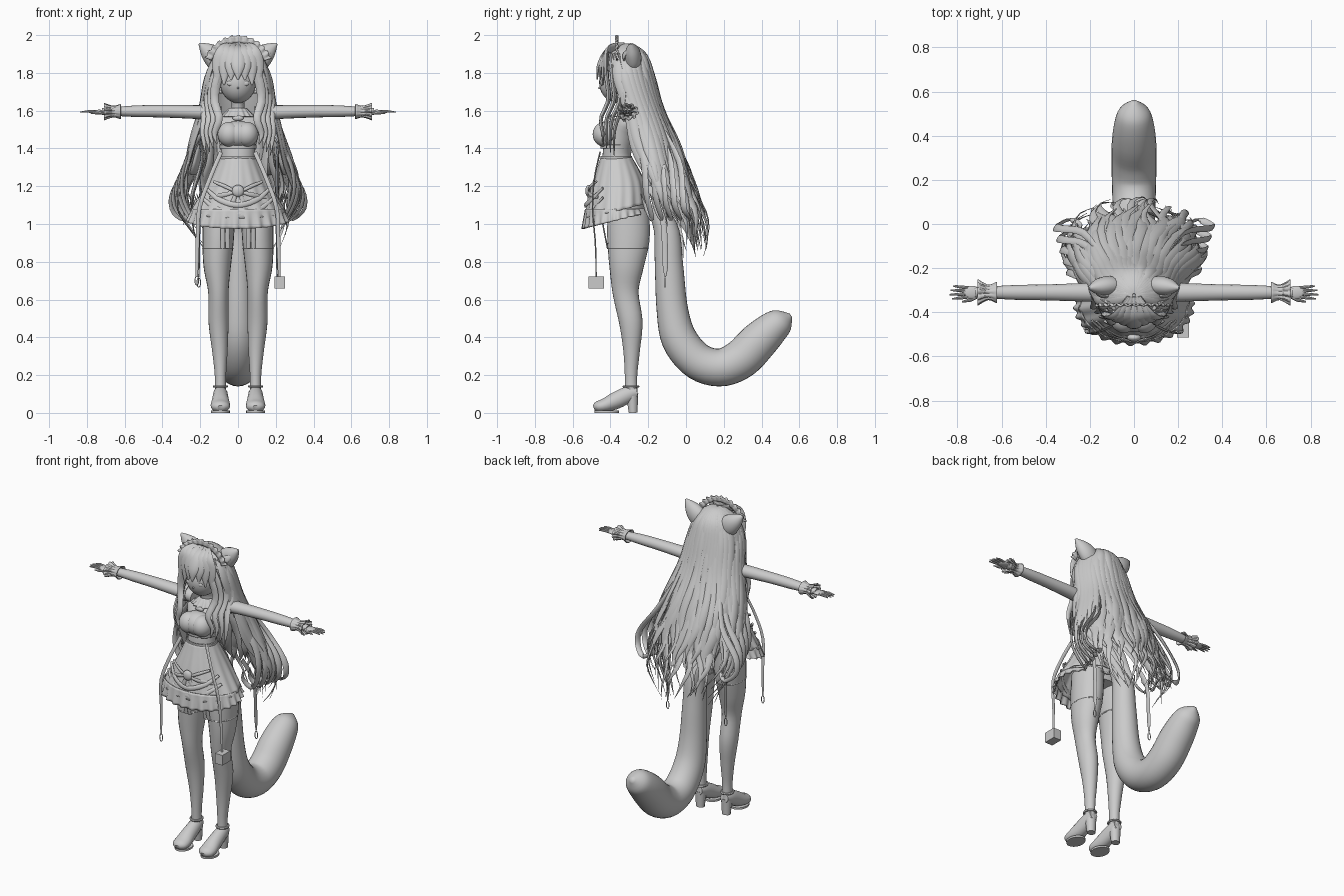
import bpy, bmesh, math, random
from mathutils import Vector, Matrix

random.seed(4)
if "Cube" in bpy.data.objects:
    bpy.data.objects.remove(bpy.data.objects["Cube"])

grey = bpy.data.materials.new("plain grey")
grey.use_nodes = True
GREY = (0.6, 0.6, 0.6, 1)
grey.diffuse_color = GREY
grey.node_tree.nodes["Principled BSDF"].inputs["Base Color"].default_value = GREY
SIDES = (("left", 1), ("right", -1))
built = []


def finish(name, bm):
    bmesh.ops.recalc_face_normals(bm, faces=bm.faces)
    mesh = bpy.data.meshes.new(name)
    bm.to_mesh(mesh)
    bm.free()
    mesh.materials.append(grey)
    obj = bpy.data.objects.new(name, mesh)
    bpy.context.collection.objects.link(obj)
    built.append(obj)
    return obj


def sample(rows, t):
    """Smooth interpolation through rows, t from 0 to 1."""
    last = len(rows) - 1
    u = min(max(t, 0), 1) * last
    i = min(int(u), last - 1)
    f = u - i
    a, b, c, d = (rows[min(max(k, 0), last)] for k in (i - 1, i, i + 1, i + 2))
    return [q + f * ((r - p) / 2 + f * (p - 2.5 * q + 2 * r - s / 2 + f * (1.5 * (q - r) + (s - p) / 2)))
            for p, q, r, s in zip(a, b, c, d)]


def loft(name, rings, closed=True, caps=True):
    bm = bmesh.new()
    loops = [[bm.verts.new(p) for p in ring] for ring in rings]
    n = len(loops[0])
    for low, high in zip(loops, loops[1:]):
        for k in range(n if closed else n - 1):
            j = (k + 1) % n
            bm.faces.new((low[k], low[j], high[j], high[k]))
    if caps:
        bm.faces.new(loops[0])
        bm.faces.new(loops[-1])
    return finish(name, bm)


def tube(name, rows, out=(0, 1, 0), steps=14, sides=10, mirror=1):
    """Rows are x, y, z, half width, half depth along 'out'."""
    rows = [(r[0] * mirror, *r[1:]) for r in rows]
    keys = [sample(rows, i / steps) for i in range(steps + 1)]
    rings = []
    for i, key in enumerate(keys):
        ahead, behind = keys[min(i + 1, steps)], keys[max(i - 1, 0)]
        along = (Vector(ahead[:3]) - Vector(behind[:3])).normalized()
        wide = along.cross(Vector(out)).normalized()
        deep = wide.cross(along)
        w, d = max(key[3], 0.001), max(key[4], 0.001)
        rings.append([Vector(key[:3]) + wide * w * math.cos(a) + deep * d * math.sin(a)
                      for a in (math.tau * k / sides for k in range(sides))])
    return loft(name, rings)


def frill(name, rows, waves=20, ripple=0.01, tilt=0, steps=6):
    """Flared open ring; rows are centre y, z, half width, half depth."""
    rings = []
    for i in range(steps + 1):
        t = i / steps
        cy, z, rx, ry = sample(rows, t)
        ring = []
        for k in range(waves * 6):
            a = math.tau * k / (waves * 6)
            g = ripple * t * math.sin(waves * a)
            ring.append((math.cos(a) * (rx + g), cy + math.sin(a) * (ry + g), z + tilt * t * math.sin(a)))
        rings.append(ring)
    obj = loft(name, rings, caps=False)
    obj.modifiers.new("Thickness", "SOLIDIFY").thickness = 0.005
    return obj


def ball(name, centre, size):
    bm = bmesh.new()
    bmesh.ops.create_uvsphere(bm, u_segments=28, v_segments=18, radius=1,
                              matrix=Matrix.Translation(centre) @ Matrix.Diagonal((*size, 1)))
    return finish(name, bm)


def ring(name, centre, rx, ry, thick, upright=False):
    rings = []
    for k in range(25):
        a = math.tau * k / 24
        up, back = (math.sin(a), 0) if upright else (0, math.sin(a))
        p = Vector(centre) + Vector((rx * math.cos(a), ry * back, ry * up))
        radial = (p - Vector(centre)).normalized()
        axis = Vector((0, 1, 0)) if upright else Vector((0, 0, 1))
        rings.append([p + thick * (radial * math.cos(b) + axis * math.sin(b))
                      for b in (math.tau * j / 6 for j in range(6))])
    return loft(name, rings, caps=False)


# Torso, neck and bodice
tube("torso", [(0, -.33, 1.67, .036, .036), (0, -.31, 1.6, .042, .042), (0, -.315, 1.55, .13, .055),
               (0, -.345, 1.47, .108, .08), (0, -.365, 1.38, .09, .075), (0, -.36, 1.3, .1, .085),
               (0, -.33, 1.18, .15, .115), (0, -.31, 1.02, .16, .1)], steps=28, sides=28)
ball("bodice_front", (0, -.41, 1.475), (.098, .078, .072))
for z in (1.4, 1.34):
    frill("waist_band", [(-.37, z, .097, .083), (-.37, z + .02, .099, .084)], ripple=0)
frill("collar", [(-.315, 1.615, .045, .045), (-.325, 1.57, .085, .075)], waves=14, ripple=.006)

# Head, face and cap of hair
ball("face", (0, -.36, 1.75), (.095, .1, .11))
ball("nose", (0, -.458, 1.72), (.005, .008, .006))
cap = bmesh.new()
bmesh.ops.create_uvsphere(cap, u_segments=40, v_segments=28, radius=1,
                          matrix=Matrix.Translation((0, -.315, 1.795)) @ Matrix.Diagonal((.154, .14, .148, 1)))
window = [v for v in cap.verts if v.co.z < 1.83 and v.co.y < -.38 or v.co.z < 1.68]
bmesh.ops.delete(cap, geom=window, context="VERTS")
finish("hair_cap", cap).modifiers.new("Thickness", "SOLIDIFY").thickness = .01

# Broad fringe falling from the crown
for i in range(-3, 4):
    x = i * .034
    drop = 1.765 + .012 * (i % 2) - .014 * abs(i)
    tube("fringe_lock", [(x * .2, -.33, 1.945, .02, .01), (x * .75, -.415, 1.92, .034, .012),
                         (x, -.46 + abs(x) * .35, 1.84, .036, .012),
                         (x * 1.1, -.47 + abs(x) * .45, drop, .004, .003)], out=(x, -1, .1))

# Long hair: a curved sheet covered in wavy tapering locks
PROFILE = [(1.952, -.32, .006, .006), (1.942, -.32, .05, .05), (1.89, -.32, .115, .11), (1.78, -.32, .163, .145),
           (1.6, -.265, .195, .14), (1.4, -.21, .25, .175), (1.2, -.13, .3, .165), (1.02, -.05, .27, .15),
           (.82, .01, .17, .09)]


def hair_point(angle, t, swell=1):
    z, cy, rx, ry = sample(PROFILE, t)
    return (rx * swell * math.sin(angle), cy + ry * swell * math.cos(angle), z)


sheet = [[hair_point(math.radians(a), i / 24, .9) for a in range(-80, 81, 8)] for i in range(18)]
loft("hair_sheet", sheet, closed=False, caps=False).modifiers.new("Thickness", "SOLIDIFY").thickness = .015


def lock(angle, length, swell, width, start=0.0):
    phase, rows, n = random.uniform(0, math.tau), [], 16
    for i in range(n + 1):
        f = i / n
        t = start + (length - start) * f
        curl = max(0, t - .4) ** 1.5
        a = angle + .5 * curl * math.sin(20 * t + phase)
        lift = .95 + (swell - .95) * min(1, 3 * f)
        p = hair_point(a, t, lift + .3 * curl * math.cos(20 * t + phase))
        w = width * min(1, .3 + 2 * f) * min(1, 4 * (1 - f))
        rows.append((*p, w, w * .35))
    tube("hair_lock", rows, out=(math.sin(angle), math.cos(angle), .05), steps=32, sides=8)


for i in range(27):
    lock(math.radians(-104 + 8 * i), random.uniform(.82, .98), .99, .033)
for i in range(22):
    lock(math.radians(-100 + 9.5 * i), random.uniform(.75, 1), 1.04, .026, random.uniform(0, .3))
for i in range(13):
    lock(math.radians(-90 + 15 * i), random.uniform(.82, .98), .75, .03, .55)

for side, s in SIDES:
    # Side curls that loop out and back in
    for k in range(5):
        y, r = -.24 + k * .05, .285 + .014 * k
        tube(side + "_curl", [(.14, y * .4 - .14, 1.56, .01, .005), (.23, y, 1.42 - .02 * k, .017, .007),
                              (r, y + .02, 1.3 - .03 * k, .019, .007), (r + .01, y + .03, 1.16 - .02 * k, .018, .006),
                              (r - .05, y + .06, 1.03, .015, .006), (r - .1, y + .03, 1.08, .012, .005),
                              (r - .08, y, 1.16, .002, .002)], out=(1, -.6, 0), mirror=s, sides=8, steps=24)
    # Front locks beside the face and over the chest
    for k in range(4):
        tube(side + "_front_lock", [(.05 + .02 * k, -.42 + .02 * k, 1.9, .012, .01),
                                    (.105 + .015 * k, -.42 + .03 * k, 1.78, .025, .012),
                                    (.125 + .015 * k, -.41 + .03 * k, 1.66, .023, .012),
                                    (.1 + .025 * k, -.45 + .03 * k, 1.56, .02, .01),
                                    (.125 + .02 * k, -.44 + .02 * k, 1.48, .015, .008),
                                    (.11 + .02 * k, -.44 + .02 * k, 1.42 - .02 * k, .002, .002)], mirror=s, sides=8)
    # Eye plate
    ball(side + "_eye", (.04 * s, -.445, 1.745), (.018, .008, .014))
    # Ear with inner tuft
    tube(side + "_ear", [(.09, -.28, 1.85, .06, .042), (.125, -.28, 1.885, .06, .044),
                         (.165, -.285, 1.92, .042, .034), (.205, -.29, 1.955, .006, .006)], mirror=s, sides=16)
    tube(side + "_ear_tuft", [(.11, -.32, 1.87, .02, .008), (.14, -.328, 1.89, .024, .008),
                              (.18, -.305, 1.925, .002, .002)], mirror=s)
    # Bust
    ball(side + "_bust", (.046 * s, -.43, 1.475), (.062, .064, .066))
    # Arm, frills, hand
    tube(side + "_arm", [(.09, -.315, 1.585, .04, .04), (.2, -.31, 1.592, .042, .037), (.4, -.31, 1.597, .036, .033),
                         (.55, -.31, 1.597, .033, .03), (.72, -.31, 1.595, .022, .018)], out=(0, 0, 1), mirror=s, sides=16)
    turn = Matrix.Translation((0, -.31, 1.595)) @ Matrix.Rotation(s * math.pi / 2, 4, "Y")
    frill(side + "_cuff", [(0, .62, .036, .045), (0, .66, .024, .028), (0, .71, .038, .052)], 10, .005).matrix_world = turn
    frill(side + "_shoulder_frill", [(0, .13, .05, .05), (0, .165, .054, .054)], 12, .004).matrix_world = turn
    ball(side + "_palm", (.735 * s, -.31, 1.593), (.042, .03, .012))
    for k in range(4):
        y, reach = (k - 1.5) * .014, .84 - .012 * abs(k - 1.3)
        tube(side + "_finger", [(.75, -.31 + y, 1.594, .007, .007), (.79, -.31 + 1.2 * y, 1.596, .007, .007),
                                (reach, -.31 + 1.4 * y, 1.592, .003, .003)], out=(0, 0, 1), mirror=s, sides=8)
    tube(side + "_thumb", [(.715, -.33, 1.59, .009, .009), (.745, -.345, 1.588, .008, .008),
                           (.78, -.352, 1.587, .003, .003)], out=(0, 0, 1), mirror=s, sides=8)
    # Leg and thigh band
    tube(side + "_leg", [(.1, -.305, 1.08, .085, .11), (.105, -.305, .92, .083, .112), (.11, -.315, .78, .073, .092),
                         (.104, -.32, .64, .054, .069), (.103, -.292, .48, .053, .062), (.096, -.288, .33, .041, .044),
                         (.093, -.291, .2, .03, .033), (.093, -.29, .1, .03, .033)], steps=32, sides=24, mirror=s)
    ring(side + "_thigh_band", (.107 * s, -.308, .87), .079, .106, .004)
    for x in (.07, .045):
        tube(side + "_garter", [(x, -.45, 1.06, .012, .004), (x + .01, -.435, .97, .012, .004),
                                (x + .01, -.415, .87, .012, .004)], mirror=s)
    # Shoe, heel, sole and ankle strap
    tube(side + "_shoe", [(.093, -.258, .11, .028, .028), (.093, -.3, .1, .038, .043), (.093, -.37, .066, .045, .046),
                          (.093, -.43, .04, .052, .037), (.093, -.47, .032, .045, .029), (.093, -.488, .026, .02, .014)],
         out=(0, 0, 1), sides=18, mirror=s)
    tube(side + "_heel", [(.093, -.285, .1, .034, .034), (.093, -.28, 0, .027, .024)], mirror=s, steps=2)
    tube(side + "_sole", [(.093, -.42, .012, .05, .064), (.093, -.42, 0, .05, .064)], steps=1, sides=20, mirror=s)
    ring(side + "_ankle_strap", (.093 * s, -.291, .14), .034, .038, .007)
    # Hanging straps
    tube(side + "_front_strap", [(.09, -.455, 1.38, .011, .004), (.15, -.485, 1.24, .011, .004),
                                 (.205, -.495, 1.08, .011, .004), (.214, -.48, .9, .01, .004),
                                 (.218, -.475, .72, .006, .003)], mirror=s)
    tube(side + "_back_strap", [(.17, -.2, 1.2, .015, .004), (.2, -.125, 1.04, .015, .004),
                                (.205, -.11, .8, .015, .004), (.208, -.11, .72, .004, .003)], out=(1, 0, 0), mirror=s)
    ring(side + "_back_ring", (.208 * s, -.11, .69), .01, .024, .003, True)
    ring(side + "_front_ring", (.218 * s, -.475, .7), .01, .024, .003, True)
    # Bow ribbons
    for x, z, w in ((.13, 1.225, .01), (.15, 1.14, .012), (.06, 1.04, .014)):
        tube(side + "_ribbon", [(.01, -.515, 1.17, .006, .006), (x * .5, -.522 + x * .1, (z + 1.17) / 2, w, .005),
                                (x, -.525 + x * .4, z, w * .7, .004)], mirror=s)

# Charm box on the left strap
box = bmesh.new()
bmesh.ops.create_cube(box, size=1, matrix=Matrix.Translation((.222, -.475, .69)) @ Matrix.Diagonal((.055, .08, .065, 1)))
finish("charm_box", box)

# Skirt, hem frill, apron swags and bow knot
frill("skirt", [(-.37, 1.36, .09, .08), (-.362, 1.21, .165, .14), (-.37, 1.07, .248, .168)], 16, .005, .04, 10)
frill("hem_frill", [(-.37, 1.08, .243, .165), (-.37, 1.02, .27, .177)], 26, .008, .045)
for z, w in ((1.12, .17), (1.07, .19)):
    tube("apron_swag", [(-w, -.44, z + .07, .008, .005), (-w * .6, -.5, z + .01, .014, .006), (0, -.533, z - .02, .014, .006),
                        (w * .6, -.5, z + .01, .014, .006), (w, -.44, z + .07, .008, .005)], out=(0, -1, 0))
ball("bow_knot", (0, -.515, 1.175), (.032, .018, .032))
ball("collar_bow", (0, -.395, 1.56), (.03, .012, .014))

# Frilled headband
arches = []
for level in range(4):
    arch = []
    for k in range(73):
        a = math.pi * (.12 + .76 * k / 72)
        r = .15 + level * .012 + .004 * level / 3 * math.cos(k * math.pi / 3)
        y = -.37 + .006 * level / 3 * math.sin(k * math.pi / 3)
        arch.append((r * math.cos(a), y, 1.81 + r * math.sin(a)))
    arches.append(arch)
loft("headband", arches, closed=False, caps=False).modifiers.new("Thickness", "SOLIDIFY").thickness = .008

# Tail
tube("tail", [(0, -.17, 1.1, .04, .04), (0, -.105, .97, .066, .06), (0, -.09, .78, .075, .07), (0, -.073, .55, .083, .08),
              (0, -.035, .39, .095, .09), (0, .06, .275, .098, .096), (0, .18, .24, .1, .1), (0, .29, .285, .105, .102),
              (0, .38, .375, .103, .1), (0, .46, .45, .088, .088), (0, .515, .488, .066, .066), (0, .556, .515, .012, .012)],
     out=(1, 0, 0), steps=50, sides=28)

for obj in built:
    obj.select_set(True)
bpy.context.view_layer.objects.active = built[0]
bpy.ops.object.shade_smooth_by_angle(angle=math.radians(40))
